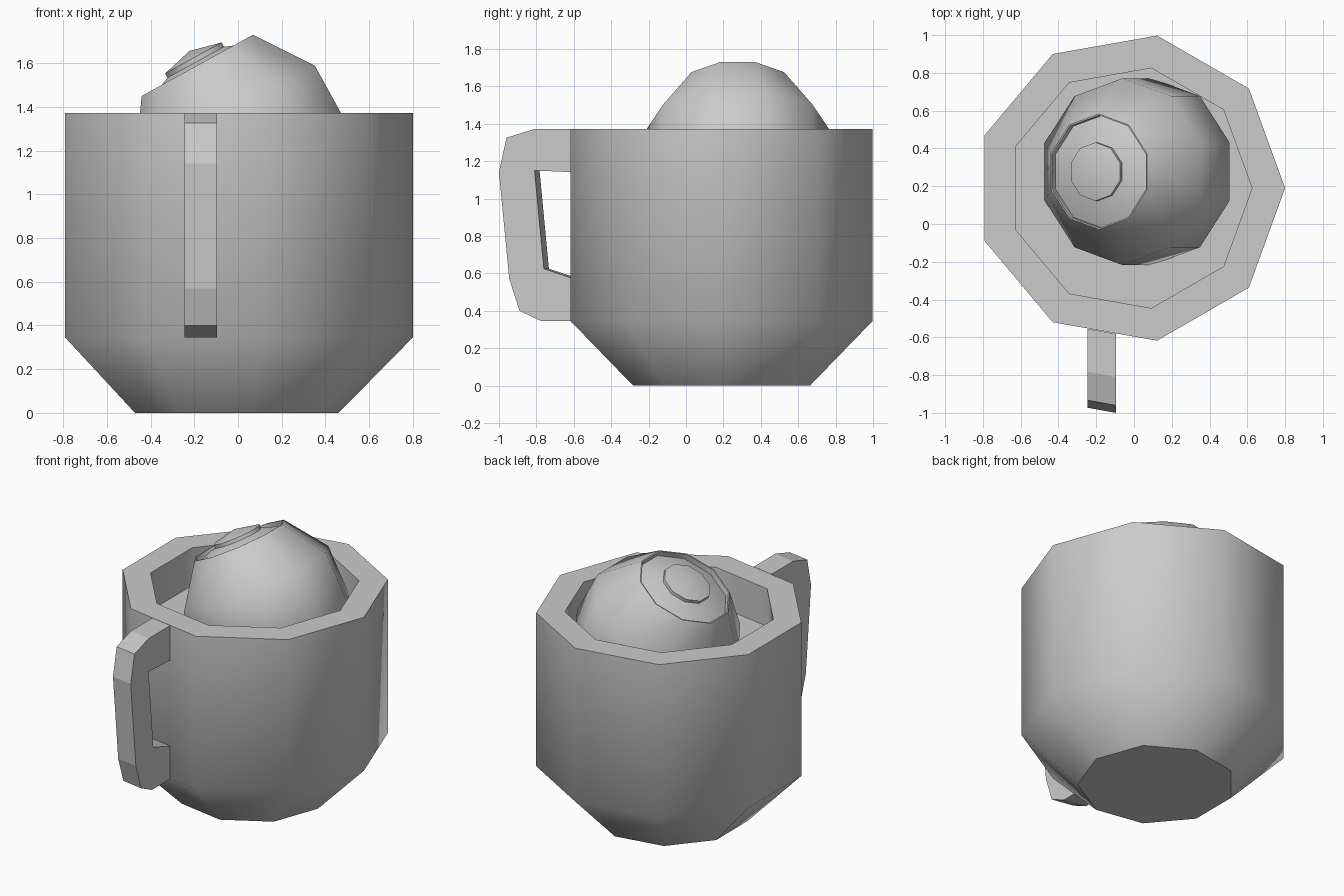
import bpy, bmesh
from math import radians, sin, cos, pi

if "Cube" in bpy.data.objects:
    bpy.data.objects.remove(bpy.data.objects["Cube"])


def finish(name, bm, angle=None):
    bmesh.ops.recalc_face_normals(bm, faces=bm.faces)
    mesh = bpy.data.meshes.new(name)
    bm.to_mesh(mesh)
    bm.free()
    obj = bpy.data.objects.new(name, mesh)
    bpy.context.collection.objects.link(obj)
    if angle:
        bpy.ops.object.select_all(action='DESELECT')
        obj.select_set(True)
        bpy.context.view_layer.objects.active = obj
        bpy.ops.object.shade_smooth_by_angle(angle=radians(angle))
    return obj


def lathe(name, profile, sides, phase=0.0, angle=40, cap_end=True):
    """Spin (radius, height) points; radius 0 makes a pole, open ends are capped."""
    bm = bmesh.new()
    rings = []
    for r, z in profile:
        n = sides if r > 0 else 1
        rings.append([bm.verts.new((r * cos(phase + 2 * pi * i / sides),
                                    r * sin(phase + 2 * pi * i / sides), z))
                      for i in range(n)])
    for a, b in zip(rings, rings[1:]):
        for i in range(sides):
            j = (i + 1) % sides
            quad = [a[i % len(a)], a[j % len(a)], b[j % len(b)], b[i % len(b)]]
            bm.faces.new(list(dict.fromkeys(quad)))
    if len(rings[0]) > 1:
        bm.faces.new(rings[0])
    if cap_end and len(rings[-1]) > 1:
        bm.faces.new(rings[-1])
    return finish(name, bm, angle)


# Nine-sided mug: chamfered base, straight wall, thick rim
mug = lathe("mug", [(0.48, 0), (0.82, 0.345), (0.82, 1.372), (0.645, 1.372), (0.645, 1.12)],
            9, angle=45)
mug.location = (-0.02, 0.19, 0)

# Handle: closed side profile, sheared to follow the wall it grows from
outer = [(-0.582, 1.372), (-0.81, 1.372), (-0.96, 1.325), (-1.0, 1.14),
         (-0.945, 0.57), (-0.89, 0.40), (-0.775, 0.345), (-0.582, 0.345)]
inner = [(-0.582, 0.565), (-0.76, 0.625), (-0.81, 1.15), (-0.582, 1.14)]
bm = bmesh.new()
sides = []
for x, shift in ((-0.095, 0.0), (-0.245, 0.027)):
    sides.append([bm.verts.new((x, y + shift, z)) for y, z in outer + inner])
    bm.faces.new(sides[-1])
for i in range(len(sides[0])):
    j = (i + 1) % len(sides[0])
    bm.faces.new((sides[0][i], sides[0][j], sides[1][j], sides[1][i]))
finish("handle", bm)

# Ten-sided ball with a shallow recess, leaning left
R = 0.52
ball_profile = [(0, -R)] + [(R * sin(radians(a)), -R * cos(radians(a))) for a in (36, 72, 108, 144)]
ball_profile += [(0.298, 0.42), (0.298, 0.382)]
phase = radians(18)
parts = [
    lathe("ball", ball_profile, 10, phase, cap_end=False),
    # Sloped ring and raised centre sitting in the recess
    lathe("ring_disc", [(0.298, 0.382), (0.155, 0.437), (0.0, 0.45)], 10, phase),
    lathe("centre_disc", [(0.155, 0.435), (0.155, 0.459), (0, 0.496)], 10, phase),
]
for p in parts:
    p.location = (0.017, 0.277, 1.221)
    p.rotation_euler = (0, radians(-28.8), 0)
